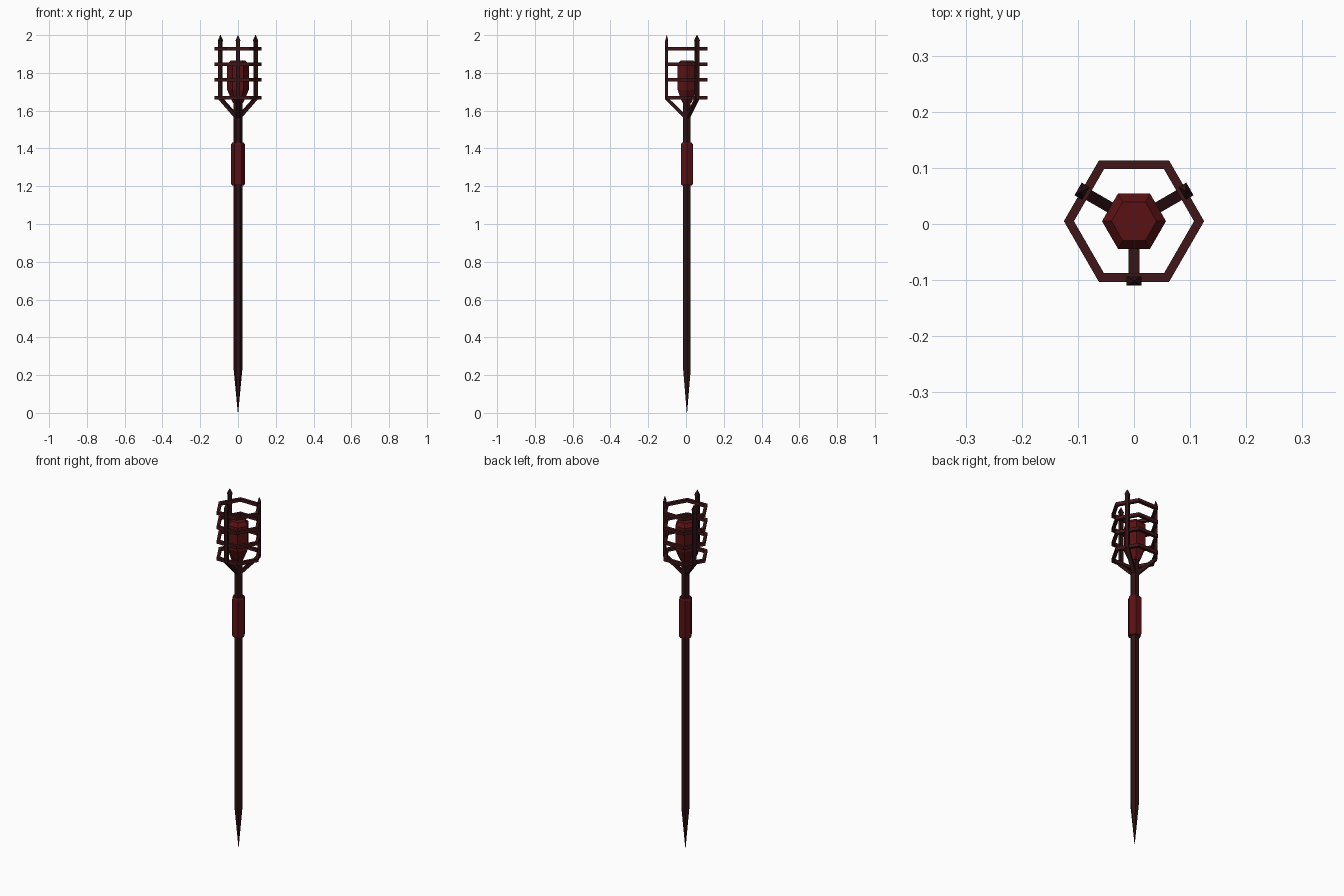
import bpy, bmesh
from math import sin, cos, pi, radians
from mathutils import Vector, Matrix

if "Cube" in bpy.data.objects:
    bpy.data.objects.remove(bpy.data.objects["Cube"])

CY = 0.005  # pole axis sits slightly behind the origin


def material(name, rgb):
    m = bpy.data.materials.new(name)
    m.diffuse_color = (*rgb, 1)
    m.use_nodes = True
    m.node_tree.nodes["Principled BSDF"].inputs["Base Color"].default_value = m.diffuse_color
    return m


DARK = material("charred_wood", (0.028, 0.006, 0.007))
RED = material("dark_red", (0.10, 0.006, 0.007))
RUST = material("rusty_iron", (0.05, 0.008, 0.009))


def make_object(name, bm, mat):
    bmesh.ops.recalc_face_normals(bm, faces=bm.faces)
    me = bpy.data.meshes.new(name)
    bm.to_mesh(me)
    bm.free()
    me.materials.append(mat)
    ob = bpy.data.objects.new(name, me)
    bpy.context.collection.objects.link(ob)
    return ob


def lathe(name, profile, mat, closed=False, sides=6):
    """Six-sided solid from (radius, z) points; closed makes a ring."""
    bm = bmesh.new()
    loops = []
    for r, z in profile:
        loops.append([bm.verts.new((r * cos(2 * pi * i / sides),
                                    CY + r * sin(2 * pi * i / sides), z))
                      for i in range(sides)])
    pairs = list(zip(loops, loops[1:]))
    if closed:
        pairs.append((loops[-1], loops[0]))
    for a, b in pairs:
        for i in range(sides):
            j = (i + 1) % sides
            bm.faces.new((a[i], a[j], b[j], b[i]))
    if not closed:
        bm.faces.new(loops[0])
        bm.faces.new(loops[-1])
    return make_object(name, bm, mat)


def prong(name, angle, mat):
    """Bent bar swept along a path in the radial plane, ending in a point."""
    # radial centre, z, half width, radial offset and z offset of half depth
    path = [(0.012, 1.570, 0.010, 0.006, -0.007),
            (0.107, 1.664, 0.010, 0.008, -0.004),
            (0.107, 1.965, 0.010, 0.008, 0),
            (0.107, 1.972, 0.013, 0.008, 0),
            (0.107, 2.000, 0.001, 0.001, 0)]
    bm = bmesh.new()
    loops = []
    for r, z, w, dr, dz in path:
        loops.append([bm.verts.new((r + s * dr, t * w, z + s * dz))
                      for s, t in ((-1, -1), (1, -1), (1, 1), (-1, 1))])
    for a, b in zip(loops, loops[1:]):
        for i in range(4):
            j = (i + 1) % 4
            bm.faces.new((a[i], a[j], b[j], b[i]))
    bm.faces.new(loops[0])
    bm.faces.new(loops[-1])
    bmesh.ops.transform(bm, verts=bm.verts, matrix=Matrix.Translation(
        Vector((0, CY, 0))) @ Matrix.Rotation(angle, 4, 'Z'))
    return make_object(name, bm, mat)


# Pole with sharpened foot
lathe("pole", [(0.001, 0), (0.023, 0.23), (0.023, 1.66)], DARK)

# Wrapped grip
lathe("grip", [(0.030, 1.203), (0.036, 1.212), (0.036, 1.422), (0.030, 1.431)], RED)

# Fuel bundle inside the cage
lathe("fuel_bundle", [(0.026, 1.64), (0.034, 1.655), (0.057, 1.71),
                      (0.057, 1.845), (0.040, 1.865)], RED)

# Hexagonal cage rings
for n, z in enumerate((1.668, 1.764, 1.846, 1.928)):
    h = 0.009
    lathe(f"cage_ring_{n + 1}", [(0.107, z - h), (0.125, z - h),
                                 (0.125, z + h), (0.107, z + h)], RUST, closed=True)

# Three pointed cage prongs
for n, deg in enumerate((-90, 30, 150)):
    prong(f"cage_prong_{n + 1}", radians(deg), DARK)
